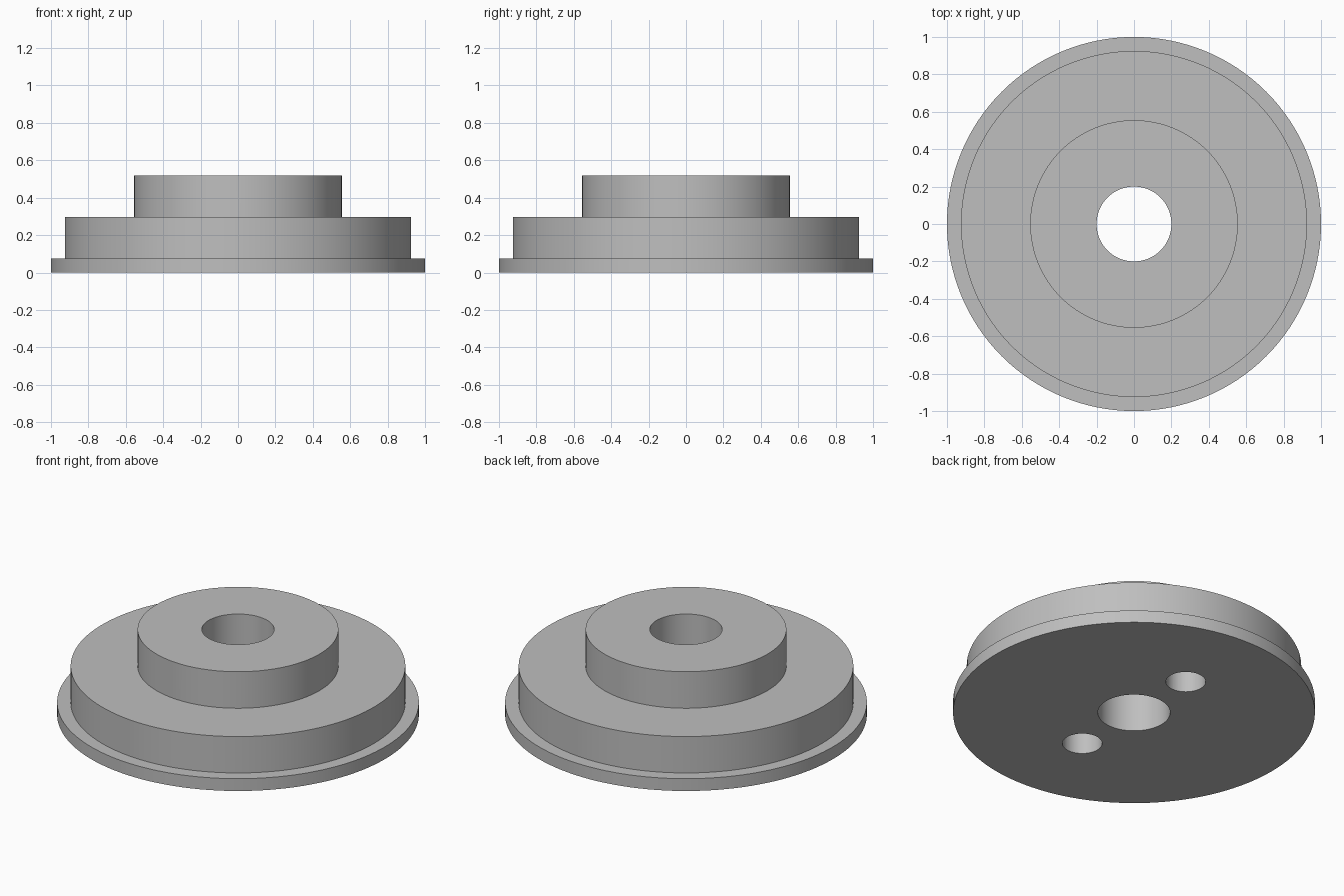
import bpy, bmesh, math

SEGMENTS = 128
BORE_R, HUB_R, BODY_R, FLANGE_R = 0.2, 0.555, 0.925, 1.0
FLANGE_Z, BODY_Z, HUB_Z = 0.075, 0.297, 0.52
PIN_R, PIN_DEPTH, PIN_OFFSET = 0.11, 0.3, 0.445

default = bpy.data.objects.get("Cube")
if default:
    bpy.data.objects.remove(default, do_unlink=True)

# Single plain grey
grey = bpy.data.materials.new("plain_grey")
grey.use_nodes = True
colour = (0.52, 0.52, 0.52, 1)
grey.diffuse_color = colour
grey.node_tree.nodes["Principled BSDF"].inputs["Base Color"].default_value = colour


def add_object(name, bm):
    bmesh.ops.recalc_face_normals(bm, faces=bm.faces)
    mesh = bpy.data.meshes.new(name)
    bm.to_mesh(mesh)
    bm.free()
    mesh.materials.append(grey)
    obj = bpy.data.objects.new(name, mesh)
    bpy.context.collection.objects.link(obj)
    return obj


# Stepped flange with a central bore, turned from a closed profile
profile = [(BORE_R, 0), (FLANGE_R, 0), (FLANGE_R, FLANGE_Z), (BODY_R, FLANGE_Z),
           (BODY_R, BODY_Z), (HUB_R, BODY_Z), (HUB_R, HUB_Z), (BORE_R, HUB_Z)]
bm = bmesh.new()
verts = [bm.verts.new((r, 0, z)) for r, z in profile]
edges = [bm.edges.new((v, verts[i - 1])) for i, v in enumerate(verts)]
bmesh.ops.spin(bm, geom=verts + edges, cent=(0, 0, 0), axis=(0, 0, 1),
               angle=math.tau, steps=SEGMENTS, use_merge=True)
bmesh.ops.remove_doubles(bm, verts=bm.verts, dist=1e-5)
flange = add_object("stepped_flange", bm)

# Two blind pin holes in the underside
bpy.context.view_layer.objects.active = flange
flange.select_set(True)
for side in (-1, 1):
    bm = bmesh.new()
    bmesh.ops.create_cone(bm, cap_ends=True, segments=64, radius1=PIN_R,
                          radius2=PIN_R, depth=2 * PIN_DEPTH)
    bmesh.ops.translate(bm, verts=bm.verts, vec=(0, side * PIN_OFFSET, 0))
    cutter = add_object("pin_hole_cutter", bm)
    cutter.hide_render = True
    cut = flange.modifiers.new("pin_hole", "BOOLEAN")
    cut.operation, cut.solver, cut.object = "DIFFERENCE", "EXACT", cutter
    bpy.ops.object.modifier_apply(modifier=cut.name)
    bpy.data.objects.remove(cutter, do_unlink=True)

# Smooth round walls, crisp rims
bpy.ops.object.select_all(action="DESELECT")
flange.select_set(True)
bpy.ops.object.shade_smooth_by_angle(angle=math.radians(30))
